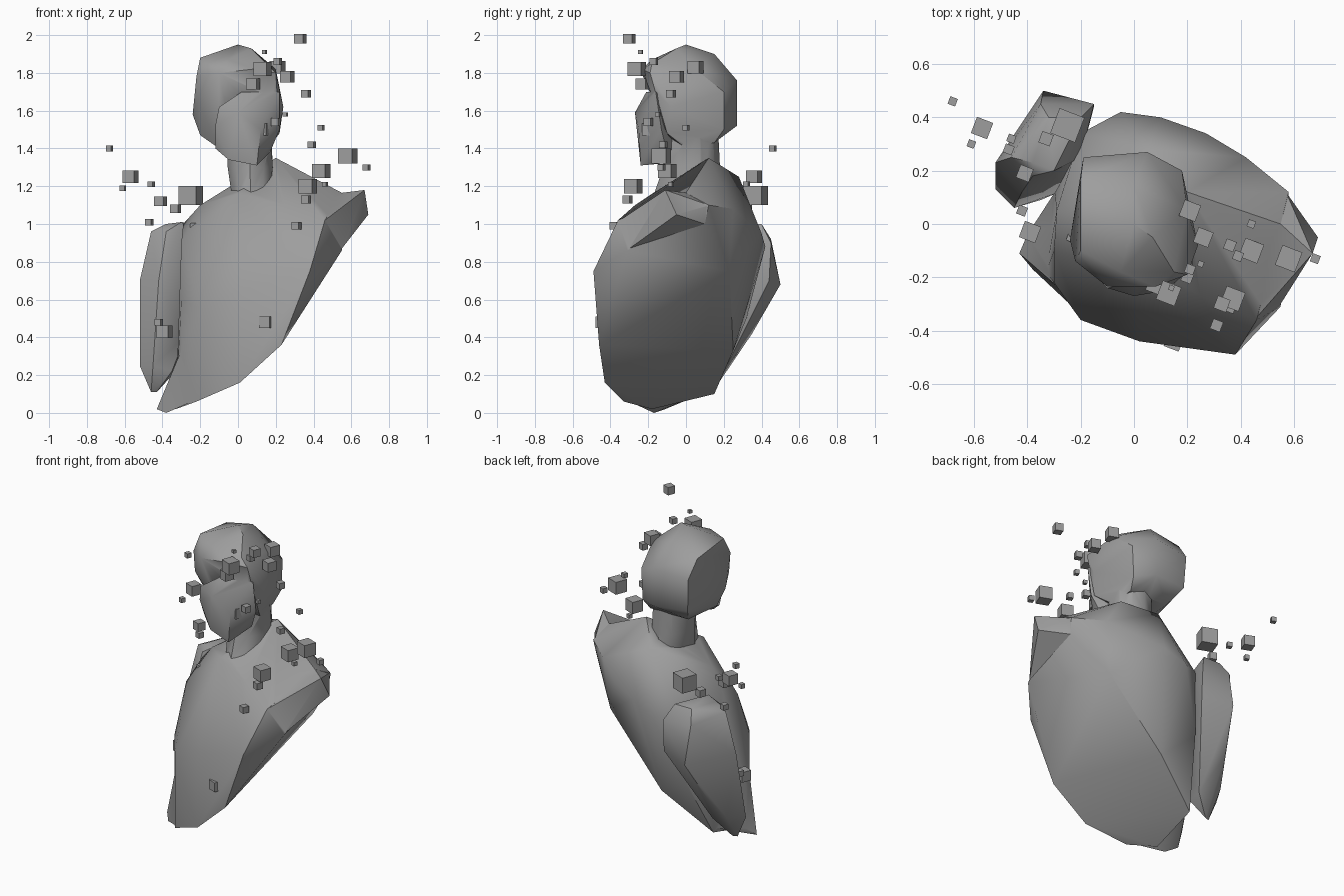
import bpy, bmesh
from math import cos, sin, pi, radians

stone = bpy.data.materials.new("dark_stone")
stone.diffuse_color = (.34, .34, .34, 1)


def select(ob):
    bpy.ops.object.select_all(action='DESELECT')
    ob.select_set(True)
    bpy.context.view_layer.objects.active = ob


def finish(bm, name):
    bmesh.ops.recalc_face_normals(bm, faces=bm.faces)
    me = bpy.data.meshes.new(name)
    bm.to_mesh(me)
    bm.free()
    me.materials.append(stone)
    ob = bpy.data.objects.new(name, me)
    bpy.context.collection.objects.link(ob)
    return ob


def smooth(ob):
    select(ob)
    bpy.ops.object.shade_smooth_by_angle(angle=radians(42))


def merge(ob, *others):
    """Fuse overlapping pieces into one skin."""
    for other in others:
        select(ob)
        mod = ob.modifiers.new("fuse", 'BOOLEAN')
        mod.operation, mod.solver, mod.object = 'UNION', 'EXACT', other
        bpy.ops.object.modifier_apply(modifier=mod.name)
        bpy.data.objects.remove(other)
    smooth(ob)


def hull(name, points):
    bm = bmesh.new()
    for p in points:
        bm.verts.new(p)
    res = bmesh.ops.convex_hull(bm, input=bm.verts)
    bmesh.ops.delete(bm, geom=list({g for g in res['geom_interior'] if isinstance(g, bmesh.types.BMVert)}),
                     context='VERTS')
    return finish(bm, name)


def loft(name, rings, sides, turn=0.0):
    """Rings are (z, x min, x max, y min, y max)."""
    bm = bmesh.new()
    loops = []
    for z, x0, x1, y0, y1 in rings:
        angles = [2 * pi * i / sides + turn for i in range(sides)]
        loops.append([bm.verts.new(((x0 + x1) / 2 + cos(a) * (x1 - x0) / 2,
                                    (y0 + y1) / 2 + sin(a) * (y1 - y0) / 2, z)) for a in angles])
    for lo, hi in zip(loops, loops[1:]):
        for i in range(sides):
            j = (i + 1) % sides
            bm.faces.new((lo[i], lo[j], hi[j], hi[i]))
    bm.faces.new(loops[0][::-1])
    bm.faces.new(loops[-1])
    return finish(bm, name)


# Torso: rim of the slanted break, then chest, shoulders and back
rim = [(.55, 0, 1.165), (.55, -.31, .86), (.46, -.36, 1.02),
       (.38, -.49, .75), (.315, -.465, .57), (.23, -.46, .36), (.01, -.43, .16),
       (-.22, -.33, .06), (-.33, -.18, .02), (-.3, .15, .1), (0, .25, .33),
       (.38, .23, .75), (.57, .1, 1.0)]
chest = [(-.2, -.36, .55), (-.3, -.22, .6), (.02, -.44, .65), (-.3, -.1, .9),
         (-.29, .05, 1.0), (-.2, .02, 1.1), (0, -.18, 1.16), (.25, -.27, 1.1)]
back = [(.2, .12, 1.35), (.05, .28, 1.25), (.42, .25, 1.08), (.58, .12, 1.1),
        (.27, .34, 1.0), (.1, .4, .95), (-.05, .42, .88), (-.2, .34, .9), (-.2, .32, .5)]
torso = hull("torso", rim + chest + back)

# Broken stump of the left shoulder and pointed lower tip
stump = hull("shoulder_stump", [(.67, -.11, 1.18), (.69, -.05, 1.05), (.55, 0, 1.165),
                                (.46, -.35, 1.02), (.55, -.3, .87), (.57, .1, 1.0),
                                (.57, .12, 1.1), (.38, 0, .85), (.35, -.05, 1.1)])
tip = hull("torso_tip", [(-.38, -.17, 0), (-.43, -.11, .02), (-.4, -.04, .08), (-.22, -.32, .07),
                         (-.28, -.24, .38), (-.28, 0, .3), (-.29, .13, .12), (-.1, -.1, .2)])

# Neck
neck = loft("neck", [(1.1, -.03, .17, -.19, .2), (1.3, -.06, .19, -.12, .18),
                     (1.5, -.06, .18, -.1, .17)], 10, .3)

# Head: cranium with a straight brow, and a face set below it
crown = [(0, 0, 1.95), (.07, -.05, 1.93), (0, .15, 1.9), (-.2, .17, 1.85), (-.2, -.1, 1.88),
         (.15, -.18, 1.85), (-.05, -.18, 1.87), (.2, .05, 1.82), (-.22, -.14, 1.78),
         (-.1, -.235, 1.8), (.08, -.235, 1.82), (.2, -.19, 1.8)]
skull = [(.05, .27, 1.76), (-.19, .25, 1.74), (.18, .2, 1.7), (.24, -.08, 1.62), (.22, -.1, 1.48),
         (.05, .27, 1.52), (-.18, .24, 1.53), (.17, .2, 1.5), (.15, .15, 1.43), (-.12, .15, 1.43),
         (-.2, -.03, 1.47), (-.24, -.06, 1.58), (-.21, -.14, 1.65), (.16, 0, 1.4), (-.1, -.05, 1.4)]
cranium = hull("cranium", crown + skull)
face = hull("face", [(-.12, -.17, 1.4), (-.05, -.21, 1.34), (.1, -.24, 1.31), (.1, -.13, 1.32),
                     (.17, -.1, 1.38), (.22, -.13, 1.5), (-.12, -.22, 1.52), (-.1, -.24, 1.62),
                     (0, -.27, 1.59), (.12, -.25, 1.5), (.22, -.16, 1.7), (.02, -.21, 1.7),
                     (.02, 0, 1.38), (0, 0, 1.6)])
merge(torso, stump, tip, neck, cranium, face)
torso.name = "bust"

# Upper arm, tapering to a broken end
arm_top = [(-.38, .23, 1.0), (-.32, .4, 1.0), (-.2, .4, 1.0), (-.3, .2, 1.01),
           (-.46, .25, .96), (-.35, .45, .92), (-.15, .45, .9), (-.2, .25, .92), (-.38, .18, .96)]
arm_middle = [(-.52, .23, .7), (-.34, .5, .68), (-.15, .44, .7), (-.27, .2, .62), (-.42, .12, .7),
              (-.49, .17, .45), (-.4, .35, .42), (-.27, .3, .45), (-.28, .12, .4)]
arm_end = [(-.52, .13, .25), (-.46, .24, .27), (-.33, .2, .22), (-.35, .09, .22),
           (-.45, .06, .25), (-.46, .13, .11), (-.43, .14, .11)]
smooth(hull("arm", arm_top + arm_middle + arm_end))

# Floating cube fragments: (x, y, z, size)
by_head = [(.33, -.3, 1.98, .05), (.14, -.24, 1.91, .02), (.13, -.26, 1.82, .075),
           (.08, -.23, 1.74, .058), (.21, -.17, 1.86, .035), (.26, -.05, 1.78, .06),
           (.21, .05, 1.83, .065), (.36, -.08, 1.69, .04), (.25, -.15, 1.58, .022),
           (.2, -.2, 1.54, .04), (.13, -.19, 1.5, .065), (.44, 0, 1.51, .028)]
by_left_shoulder = [(.39, -.12, 1.42, .035), (.58, -.13, 1.36, .08), (.68, -.13, 1.3, .032),
                    (.44, -.1, 1.28, .075), (.46, -.08, 1.21, .025), (.37, -.28, 1.2, .075),
                    (.36, -.31, 1.13, .042), (.31, -.38, .99, .04), (.15, -.44, .48, .06)]
by_right_shoulder = [(-.68, .46, 1.4, .03), (-.57, .36, 1.25, .065), (-.61, .3, 1.19, .028),
                     (-.46, .32, 1.21, .03), (-.41, .19, 1.12, .052), (-.25, .37, 1.15, .1),
                     (-.33, .32, 1.08, .045), (-.47, .28, 1.01, .035), (-.21, -.04, .97, .07),
                     (-.42, .05, .48, .035), (-.39, -.03, .43, .065)]
for x, y, z, s in by_head + by_left_shoulder + by_right_shoulder:
    bpy.ops.mesh.primitive_cube_add(size=s, location=(x, y, z), rotation=(0, 0, radians(-21)))
    bpy.context.object.name = "fragment"
    bpy.context.object.data.materials.append(stone)
